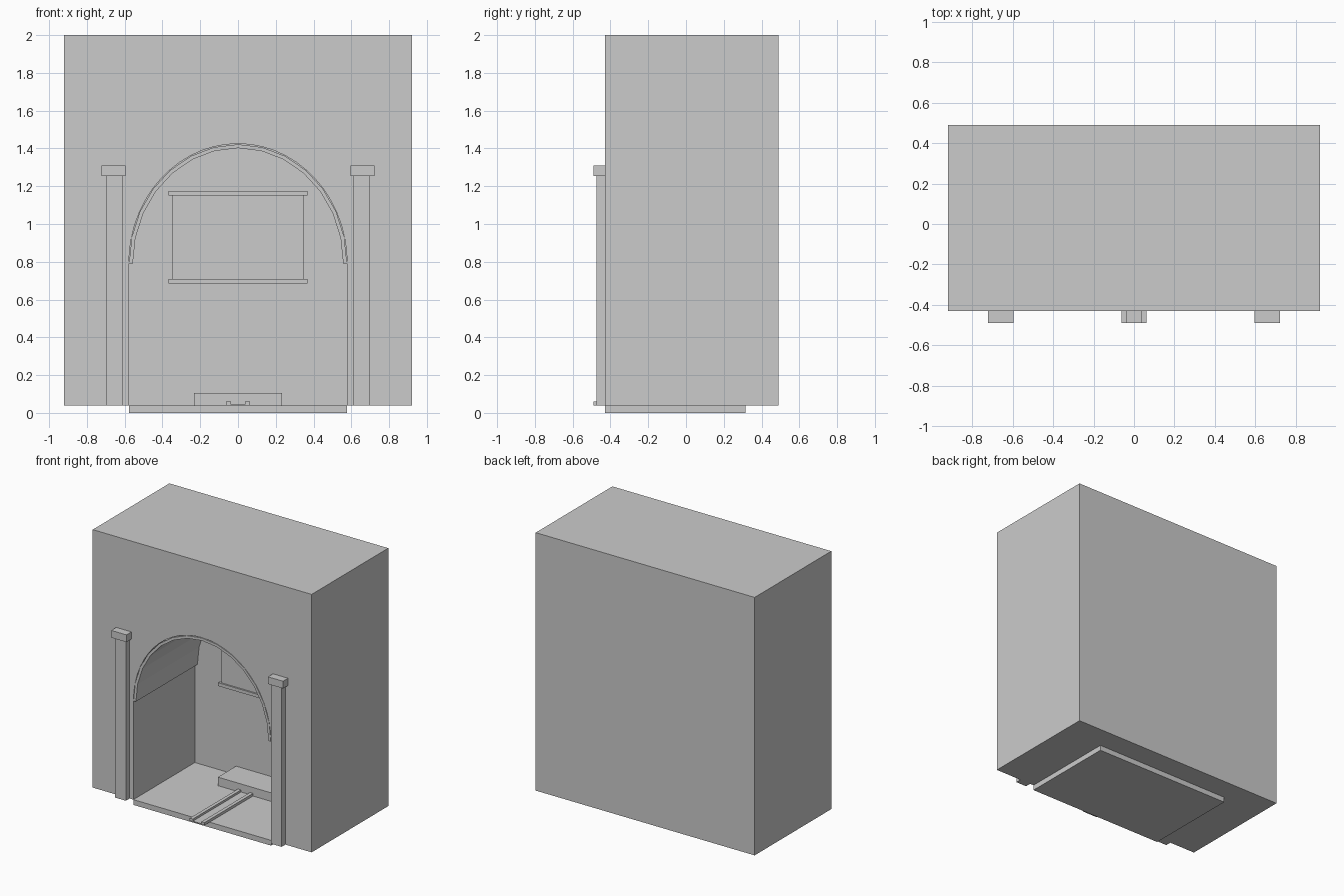
import bpy, bmesh, math

if "Cube" in bpy.data.objects:
    bpy.data.objects.remove(bpy.data.objects["Cube"])

stone = bpy.data.materials.new("plain grey")
stone.diffuse_color = (0.6, 0.6, 0.6, 1)
stone.use_nodes = True
stone.node_tree.nodes["Principled BSDF"].inputs["Base Color"].default_value = stone.diffuse_color


def prism(name, profile, y0, y1):
    """Extrude an x-z outline along y."""
    bm = bmesh.new()
    face = bm.faces.new([bm.verts.new((x, y0, z)) for x, z in profile])
    ext = bmesh.ops.extrude_face_region(bm, geom=[face])
    moved = [v for v in ext["geom"] if isinstance(v, bmesh.types.BMVert)]
    bmesh.ops.translate(bm, verts=moved, vec=(0, y1 - y0, 0))
    bmesh.ops.recalc_face_normals(bm, faces=bm.faces)
    mesh = bpy.data.meshes.new(name)
    bm.to_mesh(mesh)
    bm.free()
    mesh.materials.append(stone)
    obj = bpy.data.objects.new(name, mesh)
    bpy.context.collection.objects.link(obj)
    return obj


def box(name, x0, x1, y0, y1, z0, z1):
    return prism(name, [(x0, z0), (x1, z0), (x1, z1), (x0, z1)], y0, y1)


def arch(rx, rz, segments, base=0.79):
    """Half ellipse from right to left."""
    angles = [math.pi * i / segments for i in range(segments + 1)]
    return [(rx * math.cos(a), base + rz * math.sin(a)) for a in angles]


FRONT, BACK_WALL, FLOOR = -0.43, 0.308, 0.04

# Main block with an arched alcove cut into the front
block = box("wall_block", -0.92, 0.92, FRONT, 0.49, FLOOR, 2.0)
cutter = prism("alcove_cutter", [(-0.578, -0.1), (0.578, -0.1)] + arch(0.578, 0.635, 28),
               -0.6, BACK_WALL)
cutter.hide_render = True
cutter.hide_viewport = True
cut = block.modifiers.new("alcove", 'BOOLEAN')
cut.operation = 'DIFFERENCE'
cut.solver = 'EXACT'
cut.object = cutter
graph = bpy.context.evaluated_depsgraph_get()
block.data = bpy.data.meshes.new_from_object(block.evaluated_get(graph))
block.modifiers.clear()
bpy.data.objects.remove(cutter)

# Alcove floor and vault lining
box("alcove_floor", -0.578, 0.578, FRONT, 0.315, 0.0, FLOOR)
prism("vault_lining", arch(0.577, 0.632, 14) + arch(0.557, 0.612, 14)[::-1],
      FRONT, BACK_WALL)

# Pilasters with capitals on both sides of the opening
for side, s in (("left", -1), ("right", 1)):
    box(side + "_pilaster", s * 0.61, s * 0.70, -0.475, FRONT, FLOOR, 1.255)
    box(side + "_capital", s * 0.595, s * 0.722, -0.49, FRONT, 1.255, 1.31)

# Panel on the back wall with top and bottom rails
box("back_panel", -0.348, 0.348, BACK_WALL - 0.008, BACK_WALL, 0.71, 1.15)
box("panel_top_rail", -0.368, 0.368, BACK_WALL - 0.02, BACK_WALL, 1.15, 1.175)
box("panel_bottom_rail", -0.368, 0.368, BACK_WALL - 0.02, BACK_WALL, 0.685, 0.71)

# Raised step and the track leading to it
box("rear_step", -0.232, 0.232, 0.09, BACK_WALL, FLOOR, 0.105)
box("track_bed", -0.04, 0.04, -0.49, 0.09, FLOOR, 0.044)
for side, s in (("left", -1), ("right", 1)):
    box(side + "_track_rail", s * 0.037, s * 0.063, -0.49, 0.09, FLOOR, 0.06)
